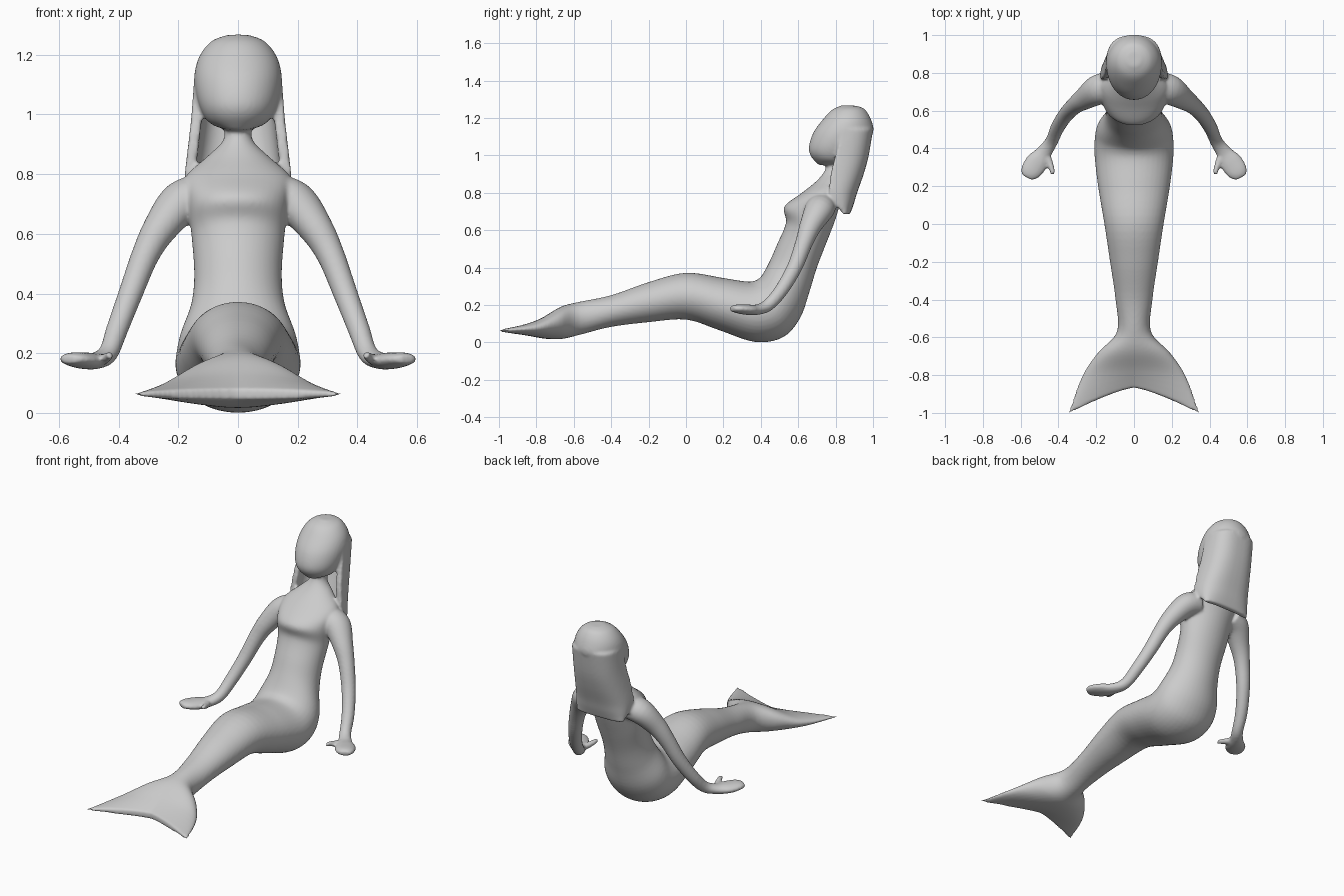
import bpy, bmesh, math
from mathutils import Vector

if "Cube" in bpy.data.objects:
    bpy.data.objects.remove(bpy.data.objects["Cube"])

parts = []


def spline(rows, n=5):
    """Catmull-Rom interpolation of rows of numbers."""
    out = []
    for i in range(len(rows) - 1):
        a, b, c, d = (rows[max(0, min(len(rows) - 1, i + k))] for k in (-1, 0, 1, 2))
        for j in range(n):
            t = j / n
            out.append([0.5 * (2 * q + (r - p) * t + (2 * p - 5 * q + 4 * r - s) * t * t
                               + (3 * q - p - 3 * r + s) * t ** 3)
                        for p, q, r, s in zip(a, b, c, d)])
    return out + [list(rows[-1])]


def loft(name, rings):
    bm = bmesh.new()
    vs = [[bm.verts.new(p) for p in r] for r in rings]
    for a, b in zip(vs, vs[1:]):
        for i in range(len(a)):
            j = (i + 1) % len(a)
            bm.faces.new((a[i], a[j], b[j], b[i]))
    bm.faces.new(vs[0][::-1])
    bm.faces.new(vs[-1])
    bmesh.ops.triangulate(bm, faces=[f for f in bm.faces if len(f.verts) > 4])
    bmesh.ops.recalc_face_normals(bm, faces=bm.faces)
    me = bpy.data.meshes.new(name)
    bm.to_mesh(me)
    bm.free()
    ob = bpy.data.objects.new(name, me)
    bpy.context.collection.objects.link(ob)
    parts.append(ob)
    return ob


def body_ring(fy, fz, by, bz, w, sweep=0, n=40):
    """Oval between a front point and a back point, sides swept backwards."""
    pts = []
    for i in range(n):
        t = 2 * math.pi * i / n
        c, k = math.cos(t), (1 + math.sin(t)) / 2
        pts.append((w * c, by + (fy - by) * k - sweep * abs(c) ** 1.3, bz + (fz - bz) * k))
    return pts


def limb(name, path, side):
    """Oval tube along rows of x, y, z, half width, half thickness."""
    rows = spline(path)
    rings = []
    for i, (x, y, z, w, h) in enumerate(rows):
        a, b = rows[max(0, i - 1)], rows[min(len(rows) - 1, i + 1)]
        tan = (Vector(b[:3]) - Vector(a[:3])).normalized()
        u = tan.cross(Vector((0, 0, 1))).normalized()
        v = u.cross(tan)
        ring = []
        for k in range(20):
            t = 2 * math.pi * k / 20
            p = Vector((x, y, z)) + u * w * math.cos(t) + v * h * math.sin(t)
            ring.append((side * p.x, p.y, p.z))
        rings.append(ring)
    loft(name, rings)


# Fluke, tail, torso and neck in one sweep
body = [(-.865, .08, -.865, .045, .35, .14), (-.77, .13, -.77, .022, .275, .035),
        (-.67, .19, -.67, .018, .19, .01), (-.57, .217, -.57, .04, .09, 0),
        (-.4, .252, -.4, .083, .098, 0), (-.2, .322, -.2, .108, .127, 0),
        (0, .372, 0, .122, .157, 0), (.2, .344, .17, .068, .188, 0),
        (.33, .325, .37, .002, .208, 0), (.38, .335, .52, .028, .208, 0),
        (.41, .365, .61, .13, .195, 0), (.45, .44, .66, .27, .158, 0),
        (.485, .52, .70, .40, .147, 0), (.535, .64, .75, .53, .155, 0),
        (.525, .725, .80, .66, .168, 0), (.62, .80, .83, .77, .178, 0),
        (.70, .865, .845, .85, .105, 0), (.745, .925, .85, .91, .048, 0),
        (.76, 1.0, .88, 1.0, .05, 0)]
loft("mermaid", [body_ring(*r) for r in spline(body)])

# Head
head = [(.71, .948, .79, .95, .04), (.668, .995, .88, .96, .10), (.657, 1.045, .94, 1.03, .132),
        (.68, 1.12, 1.0, 1.12, .146), (.73, 1.19, .99, 1.19, .132),
        (.78, 1.243, .955, 1.247, .09), (.835, 1.268, .91, 1.265, .035)]
loft("head", [body_ring(*r) for r in spline(head)])

# Hair: a curved sheet wrapping the back and sides
hair = [(1.14, .84, 1.0, .146), (1.0, .80, .977, .156), (.9, .775, .95, .167),
        (.8, .768, .915, .178), (.74, .80, .897, .174), (.685, .842, .877, .162)]
rings = []
for z, f, b, w in spline(hair):
    ring = []
    for inset, order in ((0, 1), (.035, -1)):
        arc = []
        for i in range(25):
            t = math.pi * (i / 24 - .5)
            s = math.sin(t)
            x = (w - inset) * math.copysign(abs(s) ** .75, s)
            d = max(b - f, .02)
            arc.append((x, f + d * max(0, math.cos(t)) ** .7 - inset * math.cos(t) ** .5
                        if math.cos(t) > 1e-6 else f, z))
        ring += arc[::order]
    rings.append(ring)
loft("hair", rings)

# Arms with flat hands and thumbs
arm = [(.12, .73, .73, .075, .07), (.19, .71, .705, .08, .072), (.26, .665, .62, .06, .058),
       (.31, .63, .53, .047, .047), (.36, .58, .40, .041, .041), (.405, .51, .28, .037, .037),
       (.435, .44, .20, .034, .033), (.475, .38, .175, .042, .028), (.515, .325, .175, .06, .028),
       (.55, .275, .18, .054, .023), (.567, .246, .18, .032, .015)]
thumb = [(.47, .37, .175, .024, .022), (.445, .32, .182, .018, .018), (.428, .265, .195, .013, .013)]
for side in (-1, 1):
    limb("arm", arm, side)
    limb("thumb", thumb, side)

# Fuse everything into one smooth figure
bpy.ops.object.select_all(action='DESELECT')
for ob in parts:
    ob.select_set(True)
figure = parts[0]
bpy.context.view_layer.objects.active = figure
bpy.ops.object.join()
rm = figure.modifiers.new("fuse", 'REMESH')
rm.mode = 'VOXEL'
rm.voxel_size = .008
rm.use_smooth_shade = True
sm = figure.modifiers.new("soften", 'SMOOTH')
sm.factor = .5
sm.iterations = 7
bpy.ops.object.shade_smooth()
